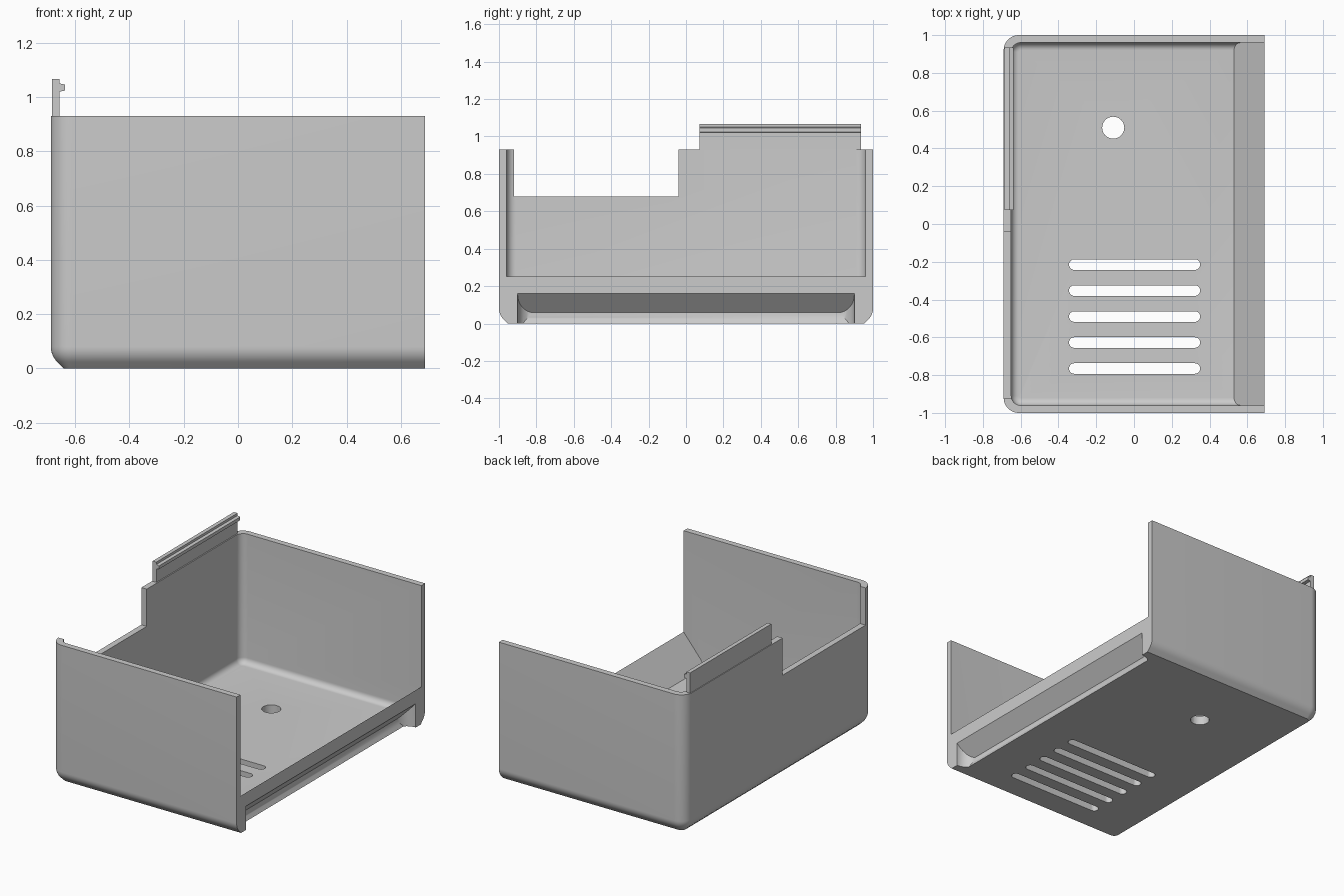
import bpy, bmesh, math
from math import sin, cos, pi

cube = bpy.data.objects.get("Cube")
if cube:
    bpy.data.objects.remove(cube, do_unlink=True)

mat = bpy.data.materials.new("light grey plastic")
mat.use_nodes = True
GREY = (0.6, 0.6, 0.6, 1)
mat.diffuse_color = GREY
mat.node_tree.nodes["Principled BSDF"].inputs["Base Color"].default_value = GREY


def loft(name, rings):
    """Closed solid skinned through rings with equal point counts."""
    bm = bmesh.new()
    loops = [[bm.verts.new(p) for p in ring] for ring in rings]
    n = len(loops[0])
    for a, b in zip(loops, loops[1:]):
        for i in range(n):
            j = (i + 1) % n
            bm.faces.new((a[i], a[j], b[j], b[i]))
    bm.faces.new(loops[0])
    bm.faces.new(loops[-1])
    bmesh.ops.recalc_face_normals(bm, faces=bm.faces)
    mesh = bpy.data.meshes.new(name)
    bm.to_mesh(mesh)
    bm.free()
    obj = bpy.data.objects.new(name, mesh)
    mesh.materials.append(mat)
    bpy.context.collection.objects.link(obj)
    return obj


def prism_y(name, profile, y0, y1):
    return loft(name, [[(x, y, z) for x, z in profile] for y in (y0, y1)])


def prism_z(name, plan, z0, z1):
    return loft(name, [[(x, y, z) for x, y in plan] for z in (z0, z1)])


def select_only(obj):
    bpy.ops.object.select_all(action="DESELECT")
    obj.select_set(True)
    bpy.context.view_layer.objects.active = obj


def boolean(obj, tool, operation="DIFFERENCE"):
    mod = obj.modifiers.new("boolean", "BOOLEAN")
    mod.operation = operation
    mod.solver = "EXACT"
    mod.object = tool
    select_only(obj)
    bpy.ops.object.modifier_apply(modifier=mod.name)
    bpy.data.objects.remove(tool, do_unlink=True)


def tray_ring(left, right, half, radius, z, steps=10):
    """Plan outline rounded at the closed end and square at the open end."""
    pts = [(right, -half, z), (right, half, z)]
    for side in (1, -1):
        for i in range(steps + 1):
            t = i / steps if side > 0 else 1 - i / steps
            a = t * pi / 2
            pts.append((left + radius * (1 - sin(a)),
                        side * (half - radius * (1 - cos(a))), z))
    return pts


def tray(name, left, right, half, radius, sections):
    return loft(name, [tray_ring(left + d, right, half - d, radius - d, z)
                       for d, z in sections])


# Outer body: the bottom edge is an arc that ends in a flat chamfer
R = 0.08
arc = [(R * (1 - cos(a)), R * (1 - sin(a)))
       for a in [pi / 4 * (1 - i / 6) for i in range(7)]]
body = tray("case_body", -0.69, 0.69, 1.0, R,
            [(R * (2 - math.sqrt(2)), 0)] + arc + [(0, 0.93)])

# Cavity with a filleted floor, stopped by a ramp at the open end
F = 0.04
fillet = [(F * (1 - sin(a)), 0.06 + F * (1 - cos(a)))
          for a in [pi / 2 * i / 8 for i in range(9)]]
cavity = tray("cavity", -0.65, 0.8, 0.96, 0.05, fillet + [(0, 1.2)])
ramp = prism_y("ramp", [(0.45, -0.035), (0.85, 0.44), (0.85, -0.035)], -1.2, 1.2)
boolean(cavity, ramp)
boolean(body, cavity)

# Finger groove beneath the open end, with rounded back corners
groove = prism_y("groove", [(0.78, 0.26), (0.60, 0.06), (0.601, 0.045),
                            (0.607, 0.025), (0.62, 0), (0.63, -0.05),
                            (0.78, -0.05)], -1.1, 1.1)
plan = [(0.8, -0.9), (0.8, 0.9)]
for side in (1, -1):
    for i in range(9):
        a = pi / 2 * (i if side > 0 else 8 - i) / 8
        plan.append((0.685 - 0.087 * sin(a), side * (0.813 + 0.087 * cos(a))))
boolean(groove, prism_z("groove_plan", plan, -0.1, 0.4), "INTERSECT")
boolean(body, groove)

# Opening in the top of the side wall
boolean(body, prism_y("wall_opening", [(-0.8, 0.68), (-0.6, 0.68),
                                       (-0.6, 1.1), (-0.8, 1.1)], -0.92, -0.04))


# Floor vents and the round hole
def slot(cx, cy, straight, r):
    pts = []
    for s in (1, -1):
        for i in range(17):
            a = -pi / 2 + pi * i / 16
            pts.append((cx + s * (straight + r * cos(a)), cy + s * r * sin(a)))
    return prism_z("slot_cutter", pts, -0.1, 0.1)


for i in range(5):
    boolean(body, slot(0.003, -0.215 - 0.1375 * i, 0.319, 0.028))
boolean(body, slot(-0.11, 0.51, 0.0005, 0.058))

# Snap tongue with a small hook on top of the side wall
tongue = prism_y("snap_tongue", [(-0.685, 0.9), (-0.658, 0.9), (-0.658, 1.02),
                                 (-0.638, 1.024), (-0.638, 1.046), (-0.658, 1.05),
                                 (-0.658, 1.066), (-0.685, 1.066)], 0.073, 0.935)

select_only(body)
bpy.ops.object.shade_smooth_by_angle(angle=math.radians(30))
